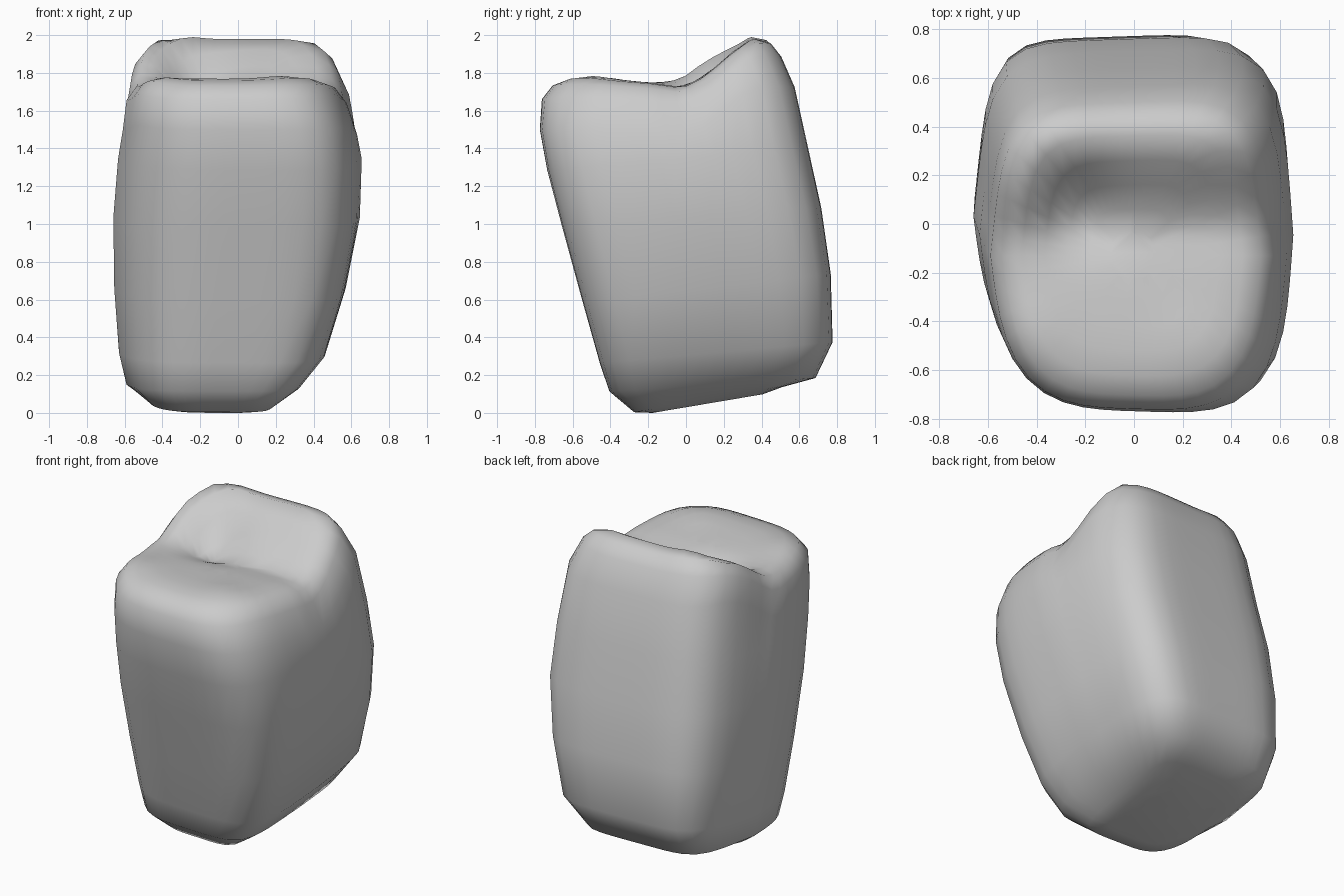
import bpy, bmesh, math

if "Cube" in bpy.data.objects:
    bpy.data.objects.remove(bpy.data.objects["Cube"])

SEG = 48


def lerp_table(table, x):
    if x <= table[0][0]:
        return table[0][1]
    for (x0, y0), (x1, y1) in zip(table, table[1:]):
        if x <= x1:
            return y0 + (y1 - y0) * (x - x0) / (x1 - x0)
    return table[-1][1]


# Height of the broken top: front shelf, valley, back ridge
TOP = [(-0.8, 1.775), (-0.5, 1.785), (-0.2, 1.765), (-0.02, 1.74), (0.1, 1.80),
       (0.25, 1.93), (0.35, 2.0), (0.42, 2.005), (0.55, 2.0)]
# Local bumps and dents: x, y, radius, height
BUMPS = [(-0.5, 0.1, 0.18, 0.1), (-0.22, 0.06, 0.17, -0.07), (-0.3, 0.36, 0.12, 0.02),
         (0.25, -0.5, 0.15, 0.015), (-0.47, -0.45, 0.15, 0.02)]


def top_height(x, y):
    z = lerp_table(TOP, y)
    for bx, by, r, h in BUMPS:
        z += h * math.exp(-((x - bx) ** 2 + (y - by) ** 2) / r ** 2)
    return z


def section(i, t):
    # Rounded-box outline; t = 0 at the bottom (sharp corners), 1 at the top (soft)
    a = 2 * math.pi * i / SEG
    c, s = math.cos(a), math.sin(a)
    if s > 0:
        n = 5.6 - 1.0 * t
    else:
        n = 3.4 if c < 0 else 6.0 - 2.4 * t
    r = (abs(c) ** n + abs(s) ** n) ** (-1 / n)
    u, v = c * r, s * r
    if v > 0:
        u *= 1 - v * (0.11 if u < 0 else 0.11 * t)
    else:
        u *= 1 + v * (0.13 if u < 0 else 0.11 * t)
    return u, v + 0.03 * u * v


# Tilted side rings: front y, front z, back y, back z, left x, right x
SIDES = [
    (-0.27, 0.02, 0.50, 0.15, -0.48, 0.18),
    (-0.40, 0.13, 0.68, 0.20, -0.59, 0.33),
    (-0.45, 0.28, 0.77, 0.39, -0.63, 0.465),
    (-0.54, 0.60, 0.76, 0.75, -0.655, 0.57),
    (-0.65, 1.00, 0.71, 1.10, -0.66, 0.645),
    (-0.73, 1.30, 0.64, 1.42, -0.635, 0.655),
]
# Upper rings hang below the top: front y, back y, left x, right x, drop
UPPER = [(-0.77, 0.57, -0.61, 0.63, 0.26), (-0.76, 0.50, -0.59, 0.575, 0.10)]
# Inner rings of the top: scale, drop
CAP = [(0.91, 0.03), (0.78, 0.005), (0.62, 0), (0.46, 0), (0.3, 0), (0.15, 0)]

bm = bmesh.new()
rings = []


def add_ring(yf, yb, xl, xr, zfun, t, k=1.0):
    ring = []
    for i in range(SEG):
        u, v = section(i, t)
        x = (xl + xr) / 2 + k * u * (xr - xl) / 2
        y = (yf + yb) / 2 + k * v * (yb - yf) / 2
        ring.append(bm.verts.new((x, y, zfun(x, y))))
    rings.append(ring)


def slope(yf, zf, yb, zb):
    return lambda x, y: zf + (zb - zf) * (y - yf) / (yb - yf)


# Bottom inset, then sides, then top
yf, zf, yb, zb, xl, xr = SIDES[0]
add_ring(yf, yb, xl, xr, slope(yf, zf - 0.02, yb, zb - 0.02), 0, 0.75)
for n, (yf, zf, yb, zb, xl, xr) in enumerate(SIDES):
    add_ring(yf, yb, xl, xr, slope(yf, zf, yb, zb), n / 7)
for n, (yf, yb, xl, xr, drop) in enumerate(UPPER):
    add_ring(yf, yb, xl, xr, lambda x, y: top_height(x, y) - drop, (n + 6) / 7)
for k, drop in CAP:
    add_ring(yf, yb, xl, xr, lambda x, y: top_height(x, y) - drop, 1, k)

for lo, hi in zip(rings, rings[1:]):
    for i in range(SEG):
        j = (i + 1) % SEG
        bm.faces.new((lo[i], lo[j], hi[j], hi[i]))
bm.faces.new(rings[0][::-1])
bm.faces.new(rings[-1])
bmesh.ops.triangulate(bm, faces=[f for f in bm.faces if len(f.verts) > 4])
bmesh.ops.recalc_face_normals(bm, faces=bm.faces)

# Stand on the ground
low = min(v.co.z for v in bm.verts)
for v in bm.verts:
    v.co.z -= low
for f in bm.faces:
    f.smooth = True

mesh = bpy.data.meshes.new("rock")
bm.to_mesh(mesh)
bm.free()
rock = bpy.data.objects.new("rock", mesh)
bpy.context.collection.objects.link(rock)
